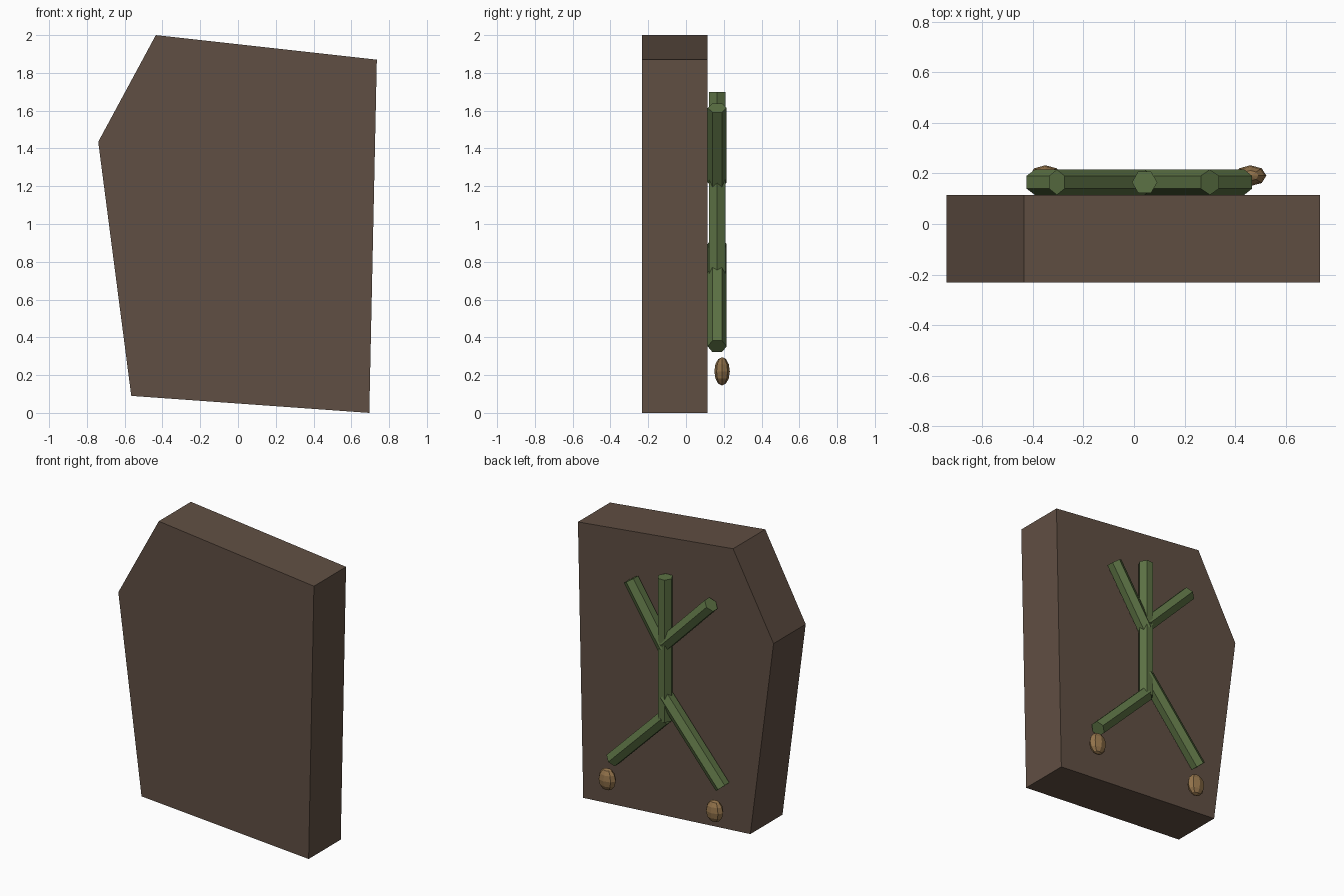
import bpy, bmesh, math
from mathutils import Vector

cube = bpy.data.objects.get("Cube")
if cube:
    bpy.data.objects.remove(cube, do_unlink=True)


def make_material(name, rgb):
    mat = bpy.data.materials.new(name)
    mat.use_nodes = True
    colour = (*rgb, 1.0)
    mat.diffuse_color = colour
    bsdf = next(n for n in mat.node_tree.nodes if n.type == 'BSDF_PRINCIPLED')
    bsdf.inputs["Base Color"].default_value = colour
    bsdf.inputs["Roughness"].default_value = 0.9
    return mat


bark = make_material("dark_brown", (0.118, 0.078, 0.056))
green = make_material("moss_green", (0.107, 0.168, 0.058))
tan = make_material("tan_brown", (0.29, 0.171, 0.07))


def prism(name, outline, sweep, mat):
    """Solid made by sweeping a flat outline along a vector."""
    bm = bmesh.new()
    base = bm.faces.new([bm.verts.new(p) for p in outline])
    copy = bmesh.ops.extrude_face_region(bm, geom=[base], use_keep_orig=True)
    moved = [v for v in copy["geom"] if isinstance(v, bmesh.types.BMVert)]
    bmesh.ops.translate(bm, verts=moved, vec=sweep)
    bmesh.ops.recalc_face_normals(bm, faces=bm.faces)
    mesh = bpy.data.meshes.new(name)
    bm.to_mesh(mesh)
    bm.free()
    mesh.materials.append(mat)
    obj = bpy.data.objects.new(name, mesh)
    bpy.context.collection.objects.link(obj)
    return obj


STEM_Y, STEM_R = 0.165, 0.05


def stem(name, start, end, corner_back=True):
    """Six-sided rod between two x, z points, lying on the slab's back."""
    a = Vector((start[0], STEM_Y, start[1]))
    b = Vector((end[0], STEM_Y, end[1]))
    back = Vector((0, 1, 0))
    side = (b - a).normalized().cross(back)
    turn = 0 if corner_back else math.pi / 6
    angles = [turn + math.tau * i / 6 for i in range(6)]
    ring = [a + STEM_R * (back * math.cos(t) + side * math.sin(t)) for t in angles]
    return prism(name, ring, b - a, green)


# Five-cornered slab
FRONT, BACK = -0.232, 0.114
corners = [(-0.435, 2.0), (0.735, 1.87), (0.695, 0.0), (-0.565, 0.09), (-0.74, 1.435)]
prism("slab", [(x, FRONT, z) for x, z in corners], Vector((0, BACK - FRONT, 0)), bark)

# Trunk and its four branches
X = 0.042
stem("trunk", (X, 0.73), (X, 1.70), corner_back=False)
stem("upper_left_branch", (X, 1.22), (0.30, 1.615))
stem("upper_right_branch", (X, 1.25), (-0.305, 1.605))
stem("lower_left_branch", (X, 0.745), (0.436, 0.352))
stem("lower_right_branch", (X, 0.895), (-0.392, 0.385))

# Faceted nuts below the lower branches
for name, x in (("left_nut", 0.46), ("right_nut", -0.35)):
    bpy.ops.mesh.primitive_uv_sphere_add(segments=8, ring_count=6, radius=1,
                                         location=(x, 0.191, 0.22))
    nut = bpy.context.object
    nut.name = name
    nut.scale = (0.063, 0.041, 0.075)
    nut.data.materials.append(tan)
    bpy.ops.object.shade_flat()
